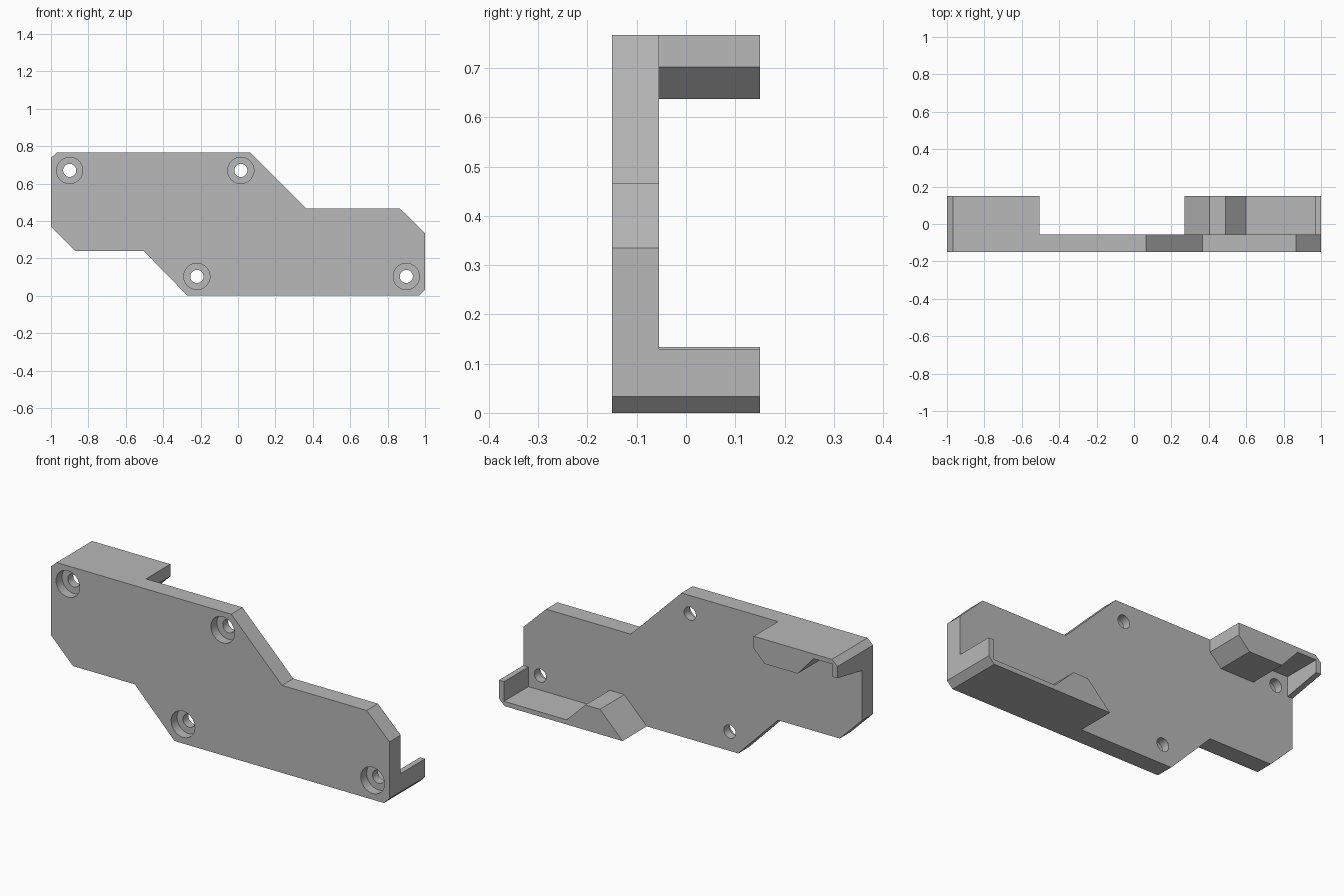
import bpy
import bmesh
from math import pi
from mathutils import Matrix

cube = bpy.data.objects.get("Cube")
if cube:
    bpy.data.objects.remove(cube, do_unlink=True)

FRONT, MID, BACK = -0.15, -0.055, 0.15

grey = bpy.data.materials.new("plain grey")
grey.use_nodes = True
grey.diffuse_color = (0.48, 0.48, 0.48, 1)
grey.node_tree.nodes["Principled BSDF"].inputs["Base Color"].default_value = (0.48, 0.48, 0.48, 1)


def finish(name, bm):
    bmesh.ops.recalc_face_normals(bm, faces=bm.faces)
    mesh = bpy.data.meshes.new(name)
    bm.to_mesh(mesh)
    bm.free()
    mesh.materials.append(grey)
    obj = bpy.data.objects.new(name, mesh)
    bpy.context.collection.objects.link(obj)
    return obj


def prism(name, outline, y0, y1):
    """Extrude an x-z outline along y."""
    bm = bmesh.new()
    face = bm.faces.new([bm.verts.new((x, y0, z)) for x, z in outline])
    ext = bmesh.ops.extrude_face_region(bm, geom=[face])
    for v in ext["geom"]:
        if isinstance(v, bmesh.types.BMVert):
            v.co.y = y1
    return finish(name, bm)


def cut_hole(target, x, z, radius, y0, y1):
    """Bore a round hole along y."""
    bm = bmesh.new()
    place = Matrix.Translation((x, (y0 + y1) / 2, z)) @ Matrix.Rotation(pi / 2, 4, "X")
    bmesh.ops.create_cone(bm, cap_ends=True, segments=40, radius1=radius,
                          radius2=radius, depth=y1 - y0, matrix=place)
    cutter = finish("hole_cutter", bm)
    cutter.hide_render = True
    mod = target.modifiers.new("bore", "BOOLEAN")
    mod.operation = "DIFFERENCE"
    mod.solver = "EXACT"
    mod.object = cutter
    bpy.context.view_layer.objects.active = target
    bpy.ops.object.modifier_apply(modifier=mod.name)
    bpy.data.objects.remove(cutter, do_unlink=True)


# Stepped mounting plate
plate = prism("mounting_plate", [
    (-1, 0.737), (-0.967, 0.767), (0.065, 0.767), (0.365, 0.467),
    (0.865, 0.467), (1, 0.335), (1, 0.033), (0.967, 0),
    (-0.27, 0), (-0.505, 0.24), (-0.87, 0.24), (-1, 0.37)], FRONT, MID)

# Counterbored screw holes
for x, z in [(-0.9, 0.67), (0.015, 0.67), (-0.22, 0.103), (0.9, 0.103)]:
    cut_hole(plate, x, z, 0.07, FRONT - 0.05, FRONT + 0.05)
    cut_hole(plate, x, z, 0.035, FRONT - 0.05, MID + 0.05)

# Lower flange: ramped block, thin floor and end lip
prism("lower_flange", [
    (0.27, 0), (0.967, 0), (1, 0.033), (1, 0.13), (0.97, 0.13),
    (0.97, 0.025), (0.6, 0.025), (0.49, 0.134), (0.403, 0.134)], MID, BACK)

# Upper flange: thin roof, block and end lip
upper = prism("upper_flange", [
    (-0.505, 0.767), (-0.967, 0.767), (-1, 0.737), (-1, 0.637), (-0.97, 0.637),
    (-0.97, 0.742), (-0.86, 0.742), (-0.765, 0.637), (-0.57, 0.637),
    (-0.505, 0.702)], MID, BACK)

# The upper lip rises towards its free end
for v in upper.data.vertices:
    if v.co.x < -0.96 and v.co.z < 0.65 and v.co.y > 0:
        v.co.z = 0.675

# Smooth bores, crisp edges
bpy.ops.object.select_all(action="DESELECT")
plate.select_set(True)
bpy.context.view_layer.objects.active = plate
bpy.ops.object.shade_smooth_by_angle()
